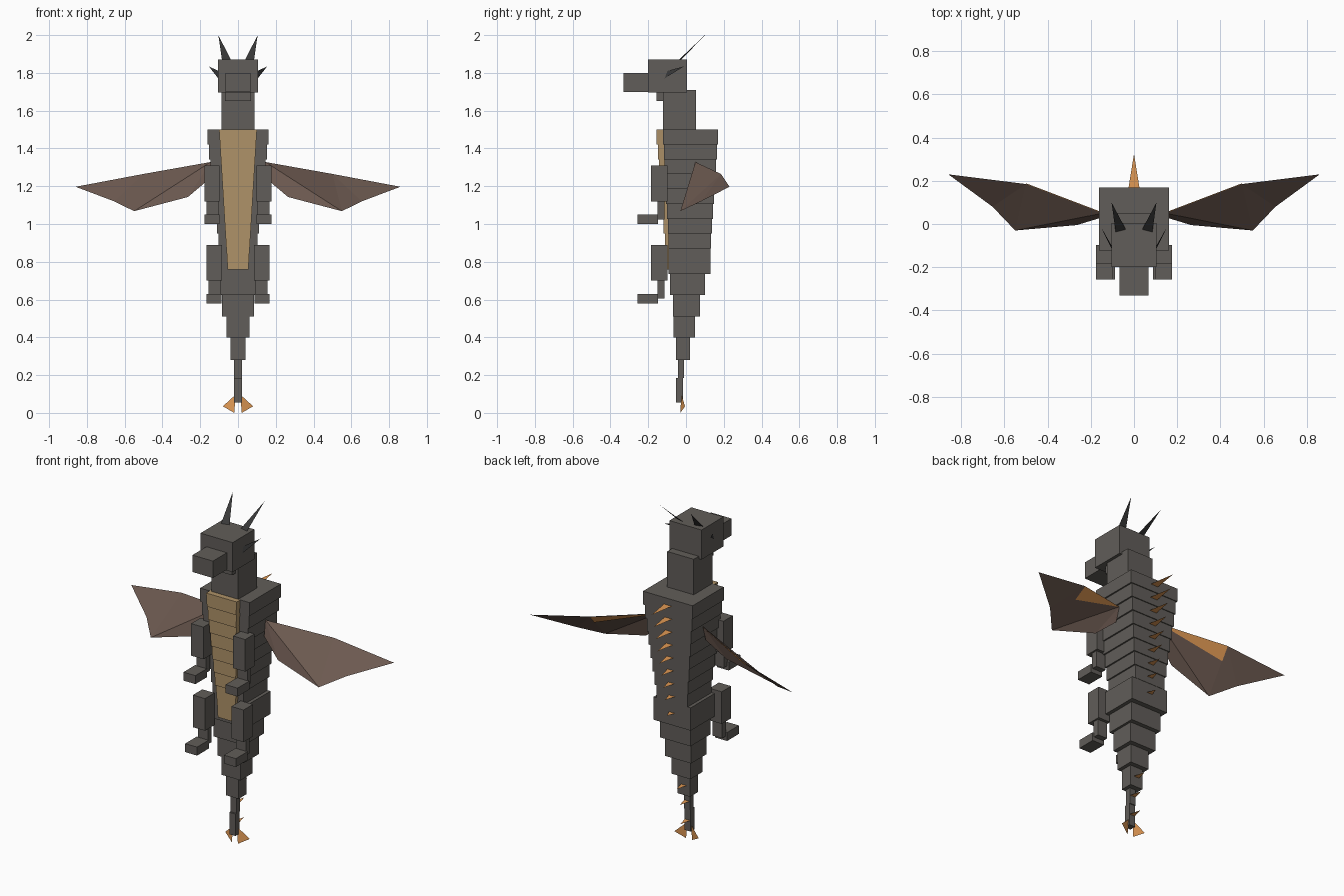
import bpy
from mathutils import Vector

if "Cube" in bpy.data.objects:
    bpy.data.objects.remove(bpy.data.objects["Cube"])


def material(name, r, g, b):
    m = bpy.data.materials.new(name)
    m.diffuse_color = (r, g, b, 1)
    m.use_nodes = True
    m.node_tree.nodes["Principled BSDF"].inputs["Base Color"].default_value = m.diffuse_color
    return m


BODY = material("dark_scales", 0.12, 0.11, 0.10)
BELLY = material("tan_belly", 0.43, 0.29, 0.14)
WING = material("wing_skin", 0.15, 0.10, 0.08)
ORANGE = material("orange", 0.75, 0.32, 0.09)
HORN = material("horn", 0.04, 0.04, 0.04)


def mesh(name, verts, faces, mat):
    me = bpy.data.meshes.new(name)
    me.from_pydata([tuple(v) for v in verts], [], faces)
    me.materials.append(mat)
    ob = bpy.data.objects.new(name, me)
    bpy.context.collection.objects.link(ob)
    return ob


def block(name, x, y, z, mat=BODY, x_low=None):
    """Box spanning x, y, z ranges; x_low gives a different bottom x range."""
    xl = x_low or x
    v = [(xl[0], y[0], z[0]), (xl[1], y[0], z[0]), (xl[1], y[1], z[0]), (xl[0], y[1], z[0]),
         (x[0], y[0], z[1]), (x[1], y[0], z[1]), (x[1], y[1], z[1]), (x[0], y[1], z[1])]
    f = [(3, 2, 1, 0), (4, 5, 6, 7), (0, 1, 5, 4), (1, 2, 6, 5), (2, 3, 7, 6), (3, 0, 4, 7)]
    return mesh(name, v, f, mat)


def mirror(ob):
    ob.modifiers.new("mirror", 'MIRROR').use_mirror_merge = False
    return ob


def sheet(name, pts, mat, faces=None):
    return mesh(name, pts, faces or [tuple(range(len(pts)))], mat)


def spike(z, y, length, w=0.025):
    sheet("back_spike", [(-w, y, z), (w, y, z), (0, y + length, z)], ORANGE)


# Head and neck
block("head", (-0.105, 0.105), (-0.2, 0.005), (1.695, 1.87))
block("snout", (-0.067, 0.067), (-0.33, -0.2), (1.70, 1.80))
block("jaw", (-0.07, 0.07), (-0.155, -0.10), (1.65, 1.70))
block("neck", (-0.087, 0.087), (-0.122, 0.052), (1.50, 1.71))

# Horns and ears
mirror(sheet("horn", [(0.038, -0.025, 1.87), (0.085, -0.037, 1.87), (0.104, 0.10, 2.0)], HORN))
mirror(sheet("ear", [(0.104, -0.115, 1.77), (0.104, -0.10, 1.81), (0.155, -0.01, 1.835)], HORN))

# Tapering torso rings, belly plates and back spikes
N, TOP, BOT = 8, 1.50, 0.87
for i in range(N):
    t = i / (N - 1)
    z1 = TOP - (TOP - BOT) * i / N
    z0 = TOP - (TOP - BOT) * (i + 1) / N
    hw = 0.162 - 0.06 * t
    front, back = -0.122 + 0.03 * t, 0.17 - 0.038 * t
    block("torso_ring", (-hw, hw), (front, back), (z0, z1))
    w1, w0 = (0.1 - 0.045 * (TOP - z) / 0.74 for z in (z1, z0))
    block("belly_plate", (-w1, w1), (front - 0.033 + 0.013 * t, front + 0.01),
          (z0, z1), BELLY, (-w0, w0))
    spike((z0 + z1) / 2, back, 0.155 - 0.09 * t, 0.025 - 0.005 * t)
block("hips", (-0.122, 0.122), (-0.092, 0.13), (0.735, 0.87))
block("belly_plate", (-0.061, 0.061), (-0.11, -0.08), (0.76, 0.87), BELLY, (-0.055, 0.055))
spike(0.81, 0.13, 0.05, 0.02)

# Tail rings: half width, front, back, bottom, top
for hw, y0, y1, z0, z1 in [(0.10, -0.085, 0.10, 0.625, 0.735),
                           (0.086, -0.07, 0.075, 0.51, 0.625),
                           (0.062, -0.065, 0.047, 0.40, 0.51),
                           (0.041, -0.053, 0.02, 0.28, 0.40),
                           (0.02, -0.043, -0.01, 0.185, 0.28),
                           (0.02, -0.053, -0.015, 0.055, 0.185)]:
    block("tail_ring", (-hw, hw), (y0, y1), (z0, z1))
for z, y in [(0.34, 0.02), (0.235, -0.01), (0.12, -0.015)]:
    spike(z, y, 0.07, 0.018)
mirror(sheet("tail_fin", [(0.012, -0.025, 0.097), (0.08, -0.005, 0.035), (0.02, -0.03, 0.0)], ORANGE))

# Arms and legs share one layout, offset in height and side
for limb, end, x, z, length in (("arm", "hand", 0.097, 1.0, 0.175), ("leg", "foot", 0.086, 0.58, 0.175)):
    mirror(block("upper_" + limb, (x, x + 0.08), (-0.185, -0.097), (z + 0.12, z + 0.31)))
    mirror(block("lower_" + limb, (x + 0.006, x + 0.07), (-0.15, -0.115), (z + 0.025, z + 0.135)))
    mirror(block(end, (x + 0.002, x + 0.08), (-0.257, -0.147), (z, z + 0.05)))

# Wings: thin membrane with an orange patch behind the leading edge
root, elbow, low = (0.145, 0.05, 1.328), (0.50, 0.185, 1.265), (0.55, -0.03, 1.068)
mirror(sheet("wing", [root, elbow, (0.86, 0.23, 1.197), (0.655, 0.08, 1.12), low,
                      (0.265, -0.005, 1.143), (0.15, 0.03, 1.24)], WING,
             [(0, 6, 5), (0, 5, 4), (0, 4, 1), (1, 4, 3), (1, 3, 2)]))
inner = Vector(elbow).lerp(Vector(low), 0.3)
off = Vector((-0.001, 0.003, -0.003))
mirror(sheet("wing_patch", [Vector(p) + off for p in (root, elbow, inner)], ORANGE))
